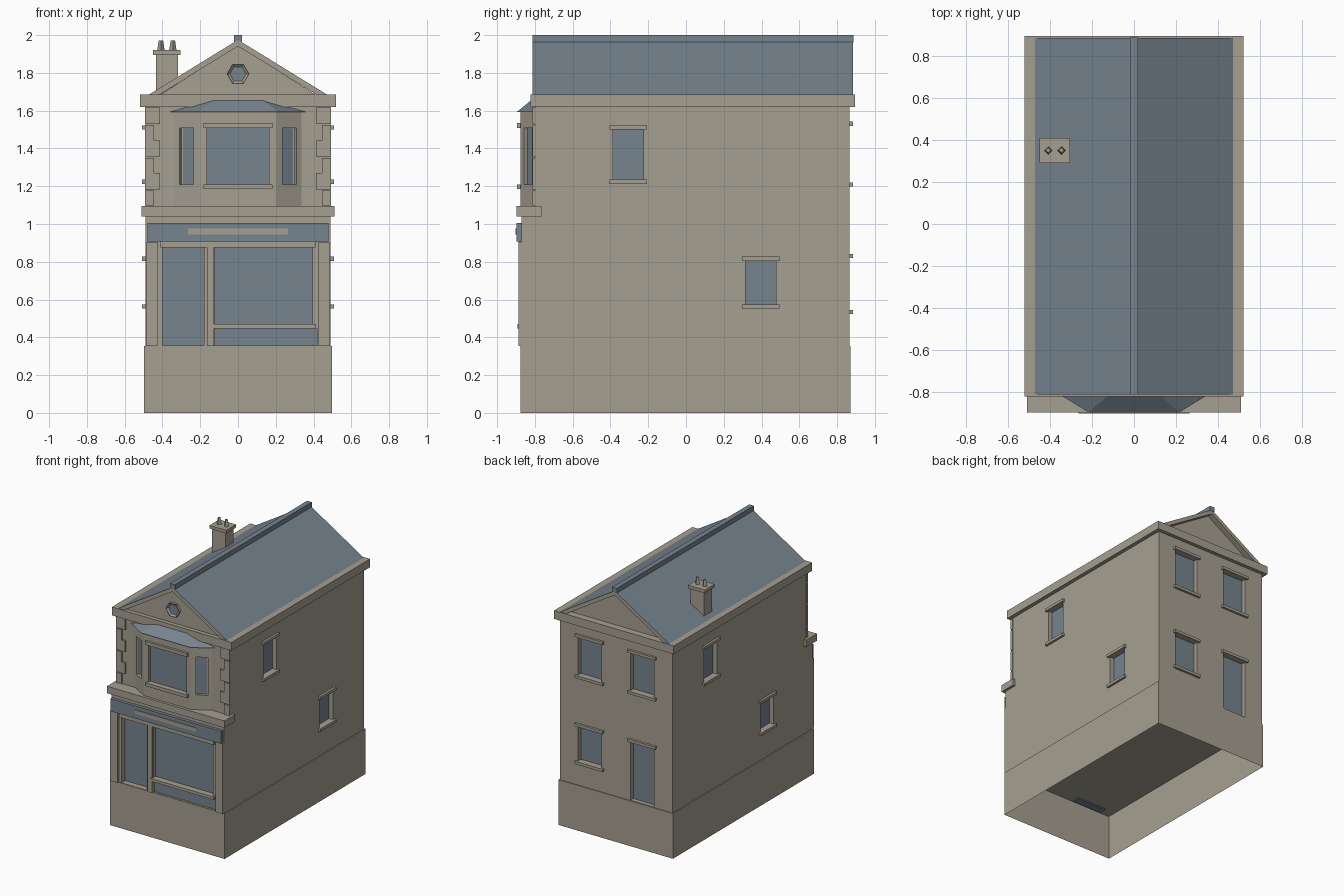
import bpy
import bmesh
from math import radians
from mathutils import Matrix, Vector

if "Cube" in bpy.data.objects:
    bpy.data.objects.remove(bpy.data.objects["Cube"])


def material(name, rgb):
    m = bpy.data.materials.new(name)
    m.use_nodes = True
    m.diffuse_color = (*rgb, 1)
    m.node_tree.nodes["Principled BSDF"].inputs["Base Color"].default_value = (*rgb, 1)
    return m


STONE = material("warm stone", (0.38, 0.35, 0.285))
SLATE = material("blue slate", (0.185, 0.23, 0.275))


def finish(name, bm, *mats):
    bmesh.ops.recalc_face_normals(bm, faces=bm.faces)
    mesh = bpy.data.meshes.new(name)
    bm.to_mesh(mesh)
    bm.free()
    for m in mats:
        mesh.materials.append(m)
    ob = bpy.data.objects.new(name, mesh)
    bpy.context.collection.objects.link(ob)
    return ob


def add_box(bm, x, y, z, frame=Matrix()):
    """Box from three (low, high) ranges, placed by a frame matrix."""
    size = Matrix.Diagonal((x[1] - x[0], y[1] - y[0], z[1] - z[0], 1))
    mid = Matrix.Translation((sum(x) / 2, sum(y) / 2, sum(z) / 2))
    return bmesh.ops.create_cube(bm, size=1, matrix=frame @ mid @ size)["verts"]


def box(name, x, y, z, mat=STONE, frame=Matrix()):
    bm = bmesh.new()
    add_box(bm, x, y, z, frame)
    return finish(name, bm, mat)


def prism(name, points, offset, *mats):
    """Closed outline of 3D points extruded along an offset."""
    bm = bmesh.new()
    face = bm.faces.new([bm.verts.new(p) for p in points])
    new = bmesh.ops.extrude_face_region(bm, geom=[face])["geom"]
    moved = [g for g in new if isinstance(g, bmesh.types.BMVert)]
    bmesh.ops.translate(bm, verts=moved, vec=offset)
    return finish(name, bm, *mats)


def opening(cutter, name, at, angle, width, z, depth, sill=True, lintel=True, trim=0.022):
    """Recessed slate pane in a wall, with optional sill and lintel."""
    frame = Matrix.Translation((*at, 0)) @ Matrix.Rotation(radians(angle), 4, "Z")
    h = width / 2
    add_box(cutter, (-h, h), (-0.05, depth), z, frame)
    box(name + "_glass", (-h, h), (depth - 0.006, depth + 0.002), z, SLATE, frame)
    ledge = (-h - 0.018, h + 0.018)
    if sill:
        box(name + "_sill", ledge, (-0.018, 0.012), (z[0] - trim, z[0]), STONE, frame)
    if lintel:
        box(name + "_lintel", ledge, (-0.018, 0.012), (z[1], z[1] + trim), STONE, frame)


def carve(ob, cutter_bm):
    """Cut all openings out of a solid and discard the cutter."""
    cutter = finish("opening_cutter", cutter_bm, STONE)
    cutter.hide_render = True
    mod = ob.modifiers.new("openings", "BOOLEAN")
    mod.operation, mod.solver, mod.object = "DIFFERENCE", "EXACT", cutter
    deps = bpy.context.evaluated_depsgraph_get()
    cut = bpy.data.meshes.new_from_object(ob.evaluated_get(deps))
    ob.modifiers.clear()
    ob.data = cut
    bpy.data.objects.remove(cutter)


# Plinth, open underneath
bm = bmesh.new()
add_box(bm, (-0.497, 0.497), (-0.876, 0.872), (0, 0.355))
bm.faces.ensure_lookup_table()
base = [f for f in bm.faces if f.calc_center_median().z < 0.01]
bmesh.ops.delete(bm, geom=base, context="FACES_ONLY")
finish("plinth", bm, STONE)
box("entrance_floor_plate", (-0.4, -0.14), (-0.86, -0.8), (0.342, 0.351), SLATE)

# Main walls, set back above the shop storey
profile = [(-0.872, 0.35), (0.866, 0.35), (0.866, 1.65), (-0.8, 1.65), (-0.8, 1.07), (-0.872, 1.07)]
walls = prism("walls", [(-0.49, y, z) for y, z in profile], (0.98, 0, 0), STONE)
cuts = bmesh.new()

# Side windows, the same on both flanks
for side, sx in (("left", 1), ("right", -1)):
    heights = [(1.235, 1.5), (0.575, 0.805)]
    for level, y, z in zip(("front", "rear"), (-0.305, 0.395), heights[::sx]):
        opening(cuts, f"{side}_{level}_window", (sx * 0.49, y), 90 * sx, 0.162, z, 0.04)

# Rear windows and door
for sx in (1, -1):
    opening(cuts, "rear_upper_window", (sx * 0.228, 0.866), 180, 0.205, (1.22, 1.52), 0.04)
opening(cuts, "rear_lower_window", (0.228, 0.866), 180, 0.205, (0.545, 0.82), 0.04)
opening(cuts, "rear_door", (-0.228, 0.866), 180, 0.205, (0.358, 0.82), 0.04, sill=False)

# Shopfront openings
opening(cuts, "shop_door", (-0.29, -0.872), 0, 0.22, (0.357, 0.875), 0.05, False, False)
opening(cuts, "shop_window", (0.135, -0.872), 0, 0.52, (0.47, 0.875), 0.035, False, False)
opening(cuts, "stall_panel", (0.147, -0.872), 0, 0.545, (0.357, 0.448), 0.02, False, False)
carve(walls, cuts)

# Shopfront trim
for sx in (1, -1):
    lo, hi = sorted((sx * 0.425, sx * 0.488))
    box("pilaster", (lo, hi), (-0.888, -0.86), (0.355, 0.905))
box("shop_mullion", (-0.165, -0.128), (-0.886, -0.85), (0.355, 0.88))
box("shop_lintel", (-0.41, 0.41), (-0.888, -0.86), (0.875, 0.907))
box("shop_sill", (-0.142, 0.412), (-0.893, -0.84), (0.448, 0.47))
box("fascia_board", (-0.48, 0.48), (-0.897, -0.86), (0.907, 1.005), SLATE)
box("fascia_plate", (-0.265, 0.265), (-0.902, -0.895), (0.945, 0.976))
box("string_course", (-0.51, 0.51), (-0.897, -0.765), (1.04, 1.095))

# Bay with one wide and two canted windows
plan = [(-0.335, -0.79), (-0.335, -0.8), (-0.205, -0.876), (0.205, -0.876), (0.335, -0.8), (0.335, -0.79)]
bay = prism("bay", [(x, y, 1.08) for x, y in plan], (0, 0, 0.52), STONE)
cuts = bmesh.new()
opening(cuts, "bay_window", (0, -0.876), 0, 0.33, (1.21, 1.508), 0.03, trim=0.026)
for sx in (1, -1):
    opening(cuts, "bay_side_window", (sx * 0.272, -0.837), 30 * sx, 0.086, (1.21, 1.508), 0.028, False, False)
carve(bay, cuts)

# Bay roof: eaves outline rising to a short line on the wall
bm = bmesh.new()
eaves = [(-0.365, -0.79), (-0.365, -0.805), (-0.215, -0.897), (0.215, -0.897), (0.365, -0.805), (0.365, -0.79)]
crown = [(-0.135, -0.79), (-0.135, -0.815), (-0.13, -0.82), (0.13, -0.82), (0.135, -0.815), (0.135, -0.79)]
low = [bm.verts.new((x, y, 1.592)) for x, y in eaves]
high = [bm.verts.new((x, y, 1.655)) for x, y in crown]
bm.faces.new(low)
bm.faces.new(high)
for i in range(6):
    j = (i + 1) % 6
    bm.faces.new((low[i], low[j], high[j], high[i]))
finish("bay_roof", bm, SLATE)

# Corner quoins, alternately long and short
bm = bmesh.new()
for sx in (1, -1):
    for i in range(6):
        inner = 0.412 if i % 2 else 0.445
        z = 1.097 + i * 0.0865
        lo, hi = sorted((sx * inner, sx * 0.493))
        add_box(bm, (lo, hi), (-0.812, -0.79), (z, z + (0.0865 if i % 2 else 0.08)))
finish("quoins", bm, STONE)

# Cornice, gable wall and roof
box("cornice", (-0.52, 0.52), (-0.822, 0.895), (1.62, 1.685))
gable = [(-0.435, 1.67), (0.435, 1.67), (0, 1.945)]
prism("gable_wall", [(x, -0.79, z) for x, z in gable], (0, 1.63, 0), STONE)
chevron = [(-0.475, 1.683), (0, 1.975), (0.475, 1.683), (0.42, 1.683), (0, 1.941), (-0.42, 1.683)]
roof = prism("roof", [(x, -0.812, z) for x, z in chevron], (0, 1.697, 0), STONE, SLATE)
for face in roof.data.polygons:
    if face.normal.z > 0.3:
        face.material_index = 1
box("ridge_cap", (-0.02, 0.02), (-0.812, 0.887), (1.962, 2), SLATE)

# Six-sided gable window with a recessed pane
bm = bmesh.new()
turn = Matrix.Translation((0, -0.795, 1.795)) @ Matrix.Rotation(radians(90), 4, "X") @ Matrix.Rotation(radians(90), 4, "Z")
bmesh.ops.create_cone(bm, cap_ends=True, segments=6, radius1=0.058, radius2=0.058, depth=0.03, matrix=turn)
if max(v.co.x for v in bm.verts) < 0.055:
    spin = Matrix.Rotation(radians(30), 3, "Y")
    bmesh.ops.rotate(bm, verts=bm.verts, cent=(0, 0, 1.795), matrix=spin)
pane = min(bm.faces, key=lambda f: f.calc_center_median().y)
bmesh.ops.inset_region(bm, faces=[pane], thickness=0.015)
bmesh.ops.translate(bm, verts=pane.verts, vec=Vector((0, 0.012, 0)))
pane.material_index = 1
finish("gable_window", bm, STONE, SLATE)

# Chimney with two square pots
box("chimney_stack", (-0.435, -0.317), (0.3, 0.4), (1.67, 1.9))
box("chimney_cap", (-0.45, -0.305), (0.29, 0.41), (1.895, 1.92))
for x in (-0.408, -0.345):
    bm = bmesh.new()
    bmesh.ops.create_cone(bm, cap_ends=True, segments=4, radius1=0.02, radius2=0.012, depth=0.055,
                          matrix=Matrix.Translation((x, 0.35, 1.943)))
    finish("chimney_pot", bm, STONE)
